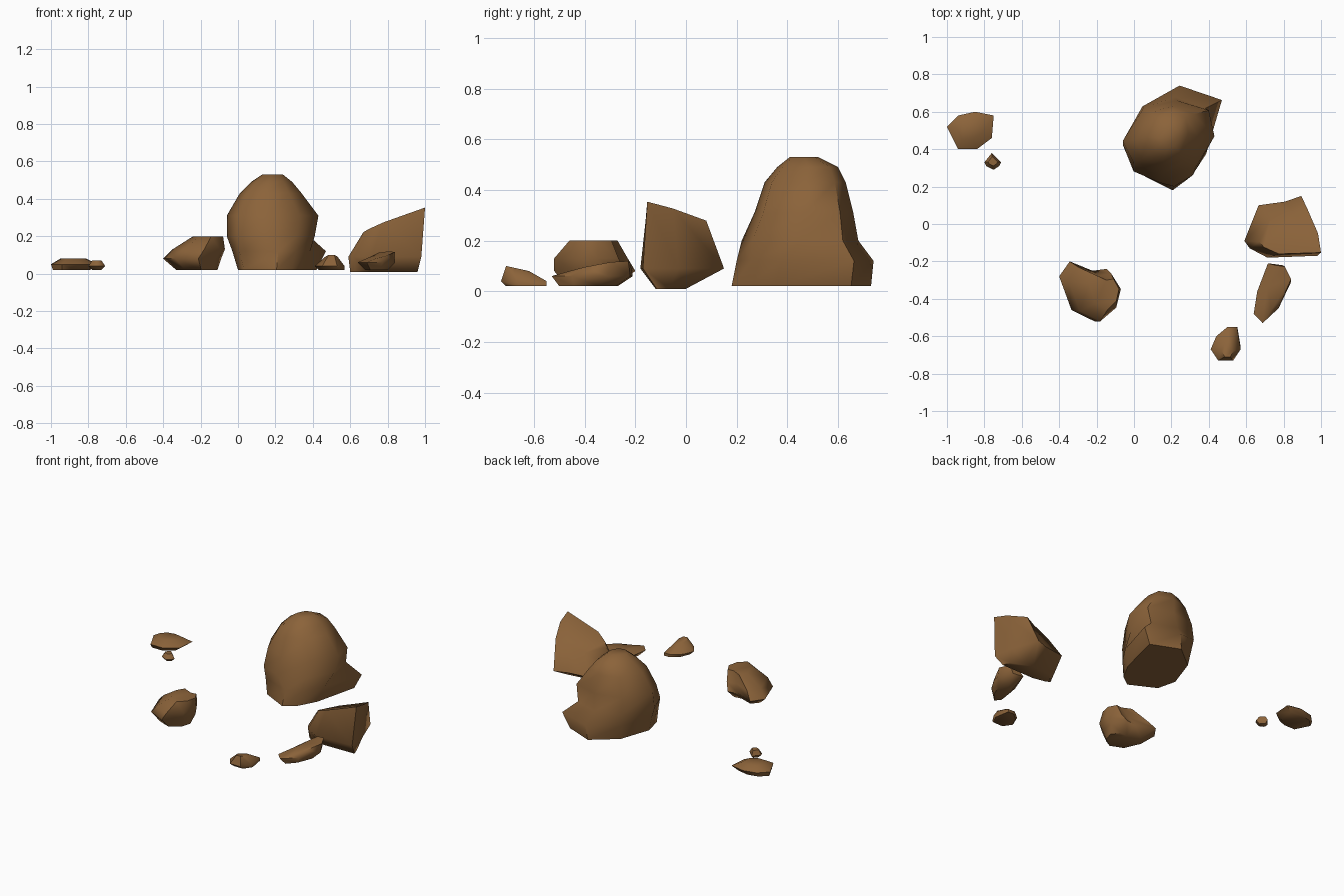
import bpy
import bmesh
import math

UNIT = 0.01  # outlines and levels below are written in hundredths


def remove_default_cube():
    cube = bpy.data.objects.get("Cube")
    if cube:
        bpy.data.objects.remove(cube, do_unlink=True)


def make_material(name, colour):
    material = bpy.data.materials.new(name)
    material.use_nodes = True
    material.diffuse_color = colour
    material.node_tree.nodes["Principled BSDF"].inputs["Base Color"].default_value = colour
    return material


def fit_outline(outline, x_range, y_range):
    """Stretch a plan outline so that it fills the given x and y ranges."""
    xs = [x for x, y in outline]
    ys = [y for x, y in outline]

    def remap(value, source, target):
        share = (value - min(source)) / (max(source) - min(source))
        return target[0] + share * (target[1] - target[0])

    return [(remap(x, xs, x_range), remap(y, ys, y_range)) for x, y in outline]


def make_ring(bm, outline, level, rise):
    """One closed ring of a rock; rise tilts it along x and y."""
    height, left, right, front, back = level
    ring = []
    for x, y in fit_outline(outline, (left, right), (front, back)):
        tilt_x = rise[0] * ((x - left) / (right - left) - 0.5)
        tilt_y = rise[1] * ((y - front) / (back - front) - 0.5)
        ring.append(bm.verts.new((x * UNIT, y * UNIT, (height + tilt_x + tilt_y) * UNIT)))
    return ring


def make_rock(name, outline, levels, top_rise=(0, 0), upper_outline=None, foot_levels=2):
    """Loft a rock through levels of (height, left, right, front, back)."""
    bm = bmesh.new()
    rings = []
    for index, level in enumerate(levels):
        is_top = index == len(levels) - 1
        use_upper = upper_outline and index >= foot_levels
        shape = upper_outline if use_upper else outline
        rings.append(make_ring(bm, shape, level, top_rise if is_top else (0, 0)))

    # Side faces between neighbouring rings, then the two caps
    for lower, upper in zip(rings, rings[1:]):
        count = len(lower)
        for i in range(count):
            j = (i + 1) % count
            bm.faces.new((lower[i], lower[j], upper[j], upper[i]))
    bm.faces.new(rings[0])
    bm.faces.new(rings[-1])
    bmesh.ops.recalc_face_normals(bm, faces=bm.faces)

    mesh = bpy.data.meshes.new(name)
    bm.to_mesh(mesh)
    bm.free()
    for polygon in mesh.polygons:
        polygon.use_smooth = True
    mesh.set_sharp_from_angle(angle=math.radians(55))
    mesh.materials.append(brown_stone)
    rock = bpy.data.objects.new(name, mesh)
    bpy.context.collection.objects.link(rock)
    return rock


remove_default_cube()
brown_stone = make_material("brown stone", (0.26, 0.125, 0.042, 1))

# Tall boulder with a pointed, spreading foot
make_rock(
    "tall_boulder",
    outline=[(47, 66), (23, 74), (3, 61), (-6, 40), (-2, 27), (20, 18), (30, 24), (38, 36)],
    upper_outline=[(40, 61), (23, 67), (5, 62), (-6, 42), (0, 28), (15, 22), (33, 26), (43, 45)],
    levels=[
        (2, 0, 42, 18, 73),
        (12, -3, 47, 20, 74),
        (20, -6, 41, 22, 68),
        (31, -6, 43, 27, 66),
        (43, 1, 34, 31, 63),
        (49, 7, 29, 36, 60),
        (53, 13, 24, 41, 52),
    ],
)

# Wedge block rising to its outer front corner
make_rock(
    "wedge_block",
    outline=[(59, -9), (67, 10), (82, 12), (91, 15), (98, -3), (100, -17), (72, -18), (62, -13)],
    levels=[(1, 60, 96, -12, 0), (9, 59, 98, -18, 15), (27, 67, 100, -16, 8)],
    top_rise=(12, -5),
)

# Long low slab
make_rock(
    "long_slab",
    outline=[(72, -21), (80, -22), (85, -31), (78, -45), (69, -53), (64, -48), (66, -36)],
    levels=[(2, 68, 80, -50, -27), (6, 64, 84, -53, -21), (10, 70, 84, -46, -22)],
    top_rise=(2, 3),
)

# Small front stone
make_rock(
    "small_stone",
    outline=[(41, -67), (44, -60), (50, -55), (55, -55), (57, -67), (53, -73), (45, -73)],
    levels=[(2, 43, 57, -71, -55), (4, 41, 57, -73, -55), (9, 47, 53, -71, -62)],
    top_rise=(0, -2),
)

# Medium rock leaning to one side
make_rock(
    "leaning_rock",
    outline=[(-40, -28), (-34, -20), (-21, -25), (-13, -24),
             (-7, -33), (-10, -44), (-20, -52), (-33, -46)],
    levels=[
        (2, -33, -11, -47, -28),
        (8, -40, -9, -52, -20),
        (13, -35, -7, -52, -23),
        (20, -24, -8, -46, -27),
    ],
)

# Flat stone and the pebble beside it
make_rock(
    "flat_stone",
    outline=[(-100, 52), (-94, 58), (-85, 60), (-75, 58), (-76, 46), (-84, 40), (-94, 40)],
    levels=[(2, -99, -79, 42, 58), (5, -100, -75, 40, 60), (8, -95, -81, 45, 56)],
)
make_rock(
    "pebble",
    outline=[(-80, 33), (-76, 38), (-71, 33), (-72, 31), (-75, 29), (-79, 31)],
    levels=[(2, -78, -73, 31, 36), (4, -80, -71, 29, 38), (7, -78, -73, 31, 36)],
)
